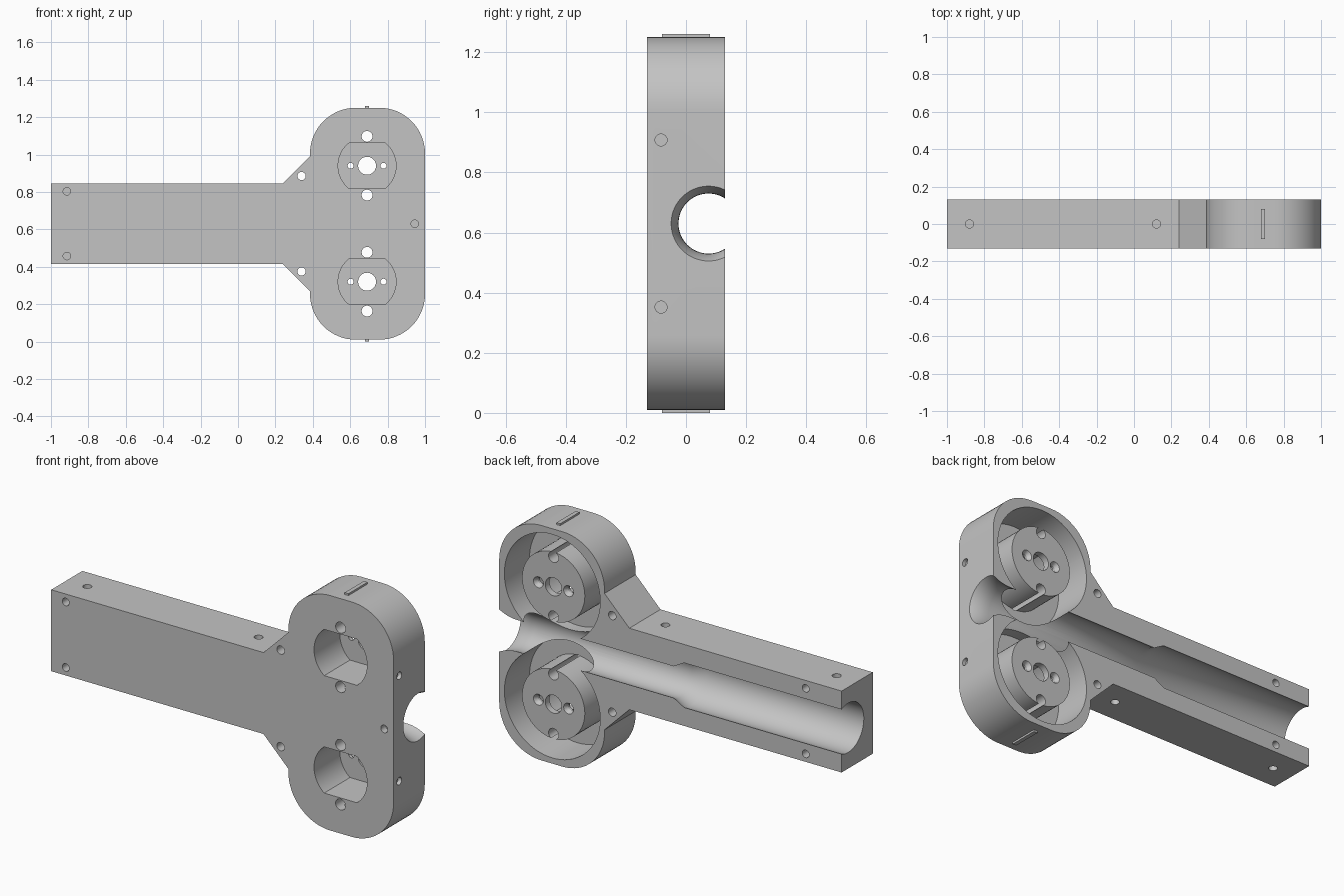
import bpy, bmesh, math
from mathutils import Vector

cube = bpy.data.objects.get("Cube")
if cube:
    bpy.data.objects.remove(cube, do_unlink=True)

grey = bpy.data.materials.new("plain grey")
grey.use_nodes = True
COLOUR = (0.55, 0.55, 0.55, 1)
grey.diffuse_color = COLOUR
grey.node_tree.nodes["Principled BSDF"].inputs["Base Color"].default_value = COLOUR

AXES = {"x": Vector((1, 0, 0)), "y": Vector((0, 1, 0)), "z": Vector((0, 0, 1))}
HALF = 0.13          # half thickness
MID = 0.63           # height of the mirror plane
HEAD_X = 0.69
RING_Z = 0.31        # cavity offset from the mirror plane


def finish(name, bm):
    bmesh.ops.recalc_face_normals(bm, faces=bm.faces)
    mesh = bpy.data.meshes.new(name)
    bm.to_mesh(mesh)
    bm.free()
    mesh.materials.append(grey)
    obj = bpy.data.objects.new(name, mesh)
    bpy.context.collection.objects.link(obj)
    return obj


def loft(name, rings):
    """Skin a list of equal point rings and cap both ends."""
    bm = bmesh.new()
    loops = [[bm.verts.new(p) for p in ring] for ring in rings]
    n = len(loops[0])
    for a, b in zip(loops, loops[1:]):
        for i in range(n):
            j = (i + 1) % n
            bm.faces.new((a[i], a[j], b[j], b[i]))
    bm.faces.new(loops[0])
    bm.faces.new(loops[-1])
    return finish(name, bm)


def prism(name, outline, y0, y1):
    return loft(name, [[(x, y, z) for x, z in outline] for y in (y0, y1)])


def lathe(name, axis, centre, profile, sides=32):
    """Turn (position, radius) pairs around an axis through centre."""
    d = AXES[axis]
    u = AXES["z"] if axis != "z" else AXES["x"]
    v = d.cross(u)
    turn = [2 * math.pi * i / sides for i in range(sides)]
    return loft(name, [[Vector(centre) + d * t + (u * math.cos(a) + v * math.sin(a)) * r
                        for a in turn] for t, r in profile])


def rod(name, axis, centre, start, end, radius, sides=24):
    return lathe(name, axis, centre, [(start, radius), (end, radius)], sides)


def combine(target, tool, operation="DIFFERENCE"):
    mod = target.modifiers.new("cut", "BOOLEAN")
    mod.operation, mod.solver, mod.object = operation, "EXACT", tool
    graph = bpy.context.evaluated_depsgraph_get()
    mesh = bpy.data.meshes.new_from_object(target.evaluated_get(graph))
    target.modifiers.clear()
    target.data = mesh
    bpy.data.objects.remove(tool, do_unlink=True)


# Outline of the handle and rounded head, upper half then mirrored
upper = [(-1, 0.215), (0.24, 0.215), (0.385, 0.36)]
R = 0.245
for cx, start in ((0.385 + R, 180), (1 - R, 90)):
    for i in range(17):
        a = math.radians(start - 90 * i / 16)
        upper.append((cx + R * math.cos(a), 0.62 - R + R * math.sin(a)))
outline = [(x, MID + z) for x, z in upper] + [(x, MID - z) for x, z in reversed(upper)]
body = prism("handle_body", outline, -HALF, HALF)

# Round cavities with a raised motor seat in each
for s in (1, -1):
    c = (HEAD_X, 0, MID + s * RING_Z)
    combine(body, rod("cavity", "y", c, -0.08, 0.2, 0.28, 72))
    combine(body, rod("seat", "y", c, -0.105, 0.12, 0.183, 64), "UNION")

# Stepped bore along the length, flared at the head end
flare = [(1.02 - 0.12 * k, 0.1 + 0.035 * (1 - k) ** 2) for k in (1, 0.8, 0.6, 0.4, 0.2, 0)]
combine(body, lathe("bore", "x", (0, 0.075, MID),
                    [(-1.1, 0.13), (-0.08, 0.13), (-0.02, 0.1)] + flare, 64))

for s in (1, -1):
    c = (HEAD_X, 0, MID + s * RING_Z)
    # Front pocket: a circle with flat top and bottom
    pocket = []
    for i in range(64):
        a = 2 * math.pi * (i + 0.5) / 64
        z = 0.155 * math.sin(a)
        if abs(z) < 0.122:
            pocket.append((c[0] + 0.155 * math.cos(a), c[2] + z))
        elif not pocket or abs(pocket[-1][1] - c[2]) < 0.1219:
            side = math.copysign(0.122, z)
            w = math.sqrt(0.155 ** 2 - 0.122 ** 2)
            pocket += [(c[0] + k * w * math.copysign(1, z), c[2] + side) for k in (1, -1)]
    combine(body, prism("pocket", pocket, -0.2, 0.085))
    # Shaft hole, countersunk screw holes, and the channels beside the seat
    combine(body, rod("shaft_hole", "y", c, 0.05, 0.2, 0.048))
    for k in (1, -1):
        screw = (c[0] + k * 0.088, 0, c[2])
        combine(body, lathe("screw_hole", "y", screw,
                            [(0.05, 0.016), (0.1, 0.016), (0.122, 0.03), (0.2, 0.03)], 24))
        channel = (c[0], 0, c[2] + k * 0.157)
        combine(body, rod("channel", "y", channel, -0.2, 0.2, 0.029))
    # Fixing holes: through the gussets, blind in the handle and the head
    combine(body, rod("gusset_hole", "y", (0.34, 0, MID + s * 0.255), -0.2, 0.2, 0.022))
    combine(body, rod("front_hole", "y", (-0.915, 0, MID + s * 0.173), -0.2, -0.08, 0.02))
    combine(body, rod("back_hole", "y", (-0.79, 0, MID + s * 0.173), 0.08, 0.2, 0.02))
    combine(body, rod("end_hole", "x", (0, -0.083, MID + s * 0.278), 0.98, 1.1, 0.02))
    for x in (-0.88, 0.12):
        edge = sorted((s * 0.155, s * 0.3))
        combine(body, rod("edge_hole", "z", (x, 0, MID), edge[0], edge[1], 0.022))
combine(body, rod("head_hole", "y", (0.945, 0, MID), -0.2, -0.09, 0.02))

# Smooth curved walls, sharp edges
for poly in body.data.polygons:
    poly.use_smooth = True
body.data.set_sharp_from_angle(angle=math.radians(30))

# Small locating ridges on the top and bottom of the head
for name, z0, z1 in (("top_ridge", 1.24, 1.26), ("bottom_ridge", 0, 0.02)):
    prism(name, [(0.679, z0), (0.701, z0), (0.701, z1), (0.679, z1)], -0.08, 0.08)
